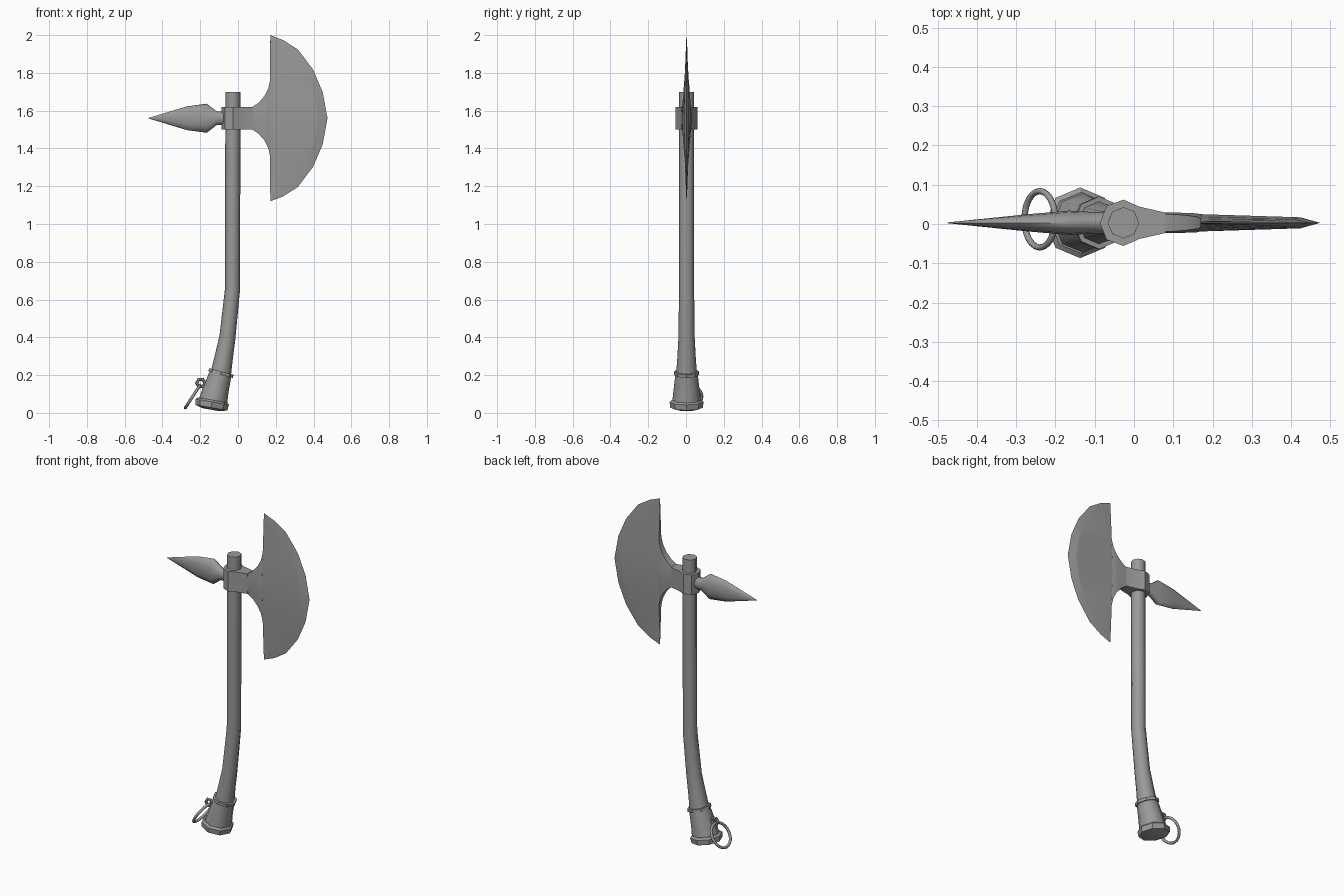
import bpy, bmesh, math

if "Cube" in bpy.data.objects:
    bpy.data.objects.remove(bpy.data.objects["Cube"], do_unlink=True)

grey = bpy.data.materials.new("plain grey")
grey.use_nodes = True
COLOUR = (0.32, 0.32, 0.32, 1)
grey.diffuse_color = COLOUR
grey.node_tree.nodes["Principled BSDF"].inputs["Base Color"].default_value = COLOUR

Y0 = 0.003      # depth of the centre plane
ZC = 1.56       # height of the blade and spike axis
HX = -0.027     # x of the straight shaft


def finish(obj, angle):
    obj.data.materials.clear()
    obj.data.materials.append(grey)
    bpy.ops.object.select_all(action='DESELECT')
    obj.select_set(True)
    bpy.context.view_layer.objects.active = obj
    bpy.ops.object.shade_smooth_by_angle(angle=math.radians(angle))


def loft(name, rings, angle=30):
    """Skin a row of equal closed rings and cap both ends."""
    bm = bmesh.new()
    rows = [[bm.verts.new(p) for p in ring] for ring in rings]
    n = len(rows[0])
    for a, b in zip(rows, rows[1:]):
        for i in range(n):
            j = (i + 1) % n
            bm.faces.new((a[i], a[j], b[j], b[i]))
    bm.faces.new(rows[0])
    bm.faces.new(rows[-1])
    bmesh.ops.recalc_face_normals(bm, faces=bm.faces)
    mesh = bpy.data.meshes.new(name)
    bm.to_mesh(mesh)
    bm.free()
    obj = bpy.data.objects.new(name, mesh)
    bpy.context.collection.objects.link(obj)
    finish(obj, angle)


def tilted_ring(x, z, r, tilt, n=8):
    """Round section leaning towards +x by tilt degrees."""
    t = math.radians(tilt)
    ring = []
    for i in range(n):
        a = math.tau * i / n
        u = r * math.cos(a)
        ring.append((x + u * math.cos(t), Y0 + r * math.sin(a), z - u * math.sin(t)))
    return ring


def shaft(name, sections, angle=50):
    loft(name, [tilted_ring(*s) for s in sections], angle)


# Wooden shaft, curving at the grip
shaft("handle", [(-0.093, 0.195, 0.056, 15), (-0.076, 0.29, 0.049, 14),
                 (-0.056, 0.40, 0.043, 12), (-0.029, 0.655, 0.040, 4),
                 (HX, 1.70, 0.040, 0)])

# Thin band, flared butt and its rim
shaft("grip_band", [(-0.0925, 0.202, 0.067, 15), (-0.0885, 0.219, 0.067, 15)], 30)
shaft("butt_flare", [(-0.132, 0.06, 0.076, 13), (-0.118, 0.12, 0.069, 14),
                     (-0.093, 0.205, 0.059, 15)])
shaft("butt_rim", [(-0.143, 0.017, 0.048, 10), (-0.141, 0.028, 0.086, 10),
                   (-0.137, 0.058, 0.090, 10), (-0.135, 0.068, 0.078, 10)], 30)

# Hanging ring and its eyelet
bpy.ops.mesh.primitive_torus_add(major_segments=24, minor_segments=8,
                                 major_radius=0.072, minor_radius=0.008,
                                 location=(-0.24, 0.012, 0.087),
                                 rotation=(0, math.radians(123), 0))
ring = bpy.context.object
ring.name = "hanging_ring"
finish(ring, 50)
bpy.ops.mesh.primitive_torus_add(major_segments=6, minor_segments=6,
                                 major_radius=0.022, minor_radius=0.009,
                                 location=(-0.197, 0.008, 0.158),
                                 rotation=(math.radians(90), 0, 0))
eye = bpy.context.object
eye.name = "ring_eyelet"
finish(eye, 30)

# Socket round the shaft, narrowing into the blade neck
half = [(-0.087, 0.0), (-0.07, 0.043), (HX, 0.059), (0.014, 0.041), (0.08, 0.026)]
plan = half + [(x, -y) for x, y in reversed(half[1:])]
loft("socket", [[(x, Y0 + y, z) for x, y in plan] for z in (1.50, 1.62)])

# Neck flaring out to the blade
neck = []
for x, h, y in [(0.078, 0.061, 0.026), (0.11, 0.083, 0.026), (0.14, 0.118, 0.025),
                (0.161, 0.16, 0.024), (0.172, 0.215, 0.021)]:
    e = y * (1 - h / 0.44)
    section = [(e, h), (y, 0.03), (y, -0.03), (e, -h),
               (-e, -h), (-y, -0.03), (-y, 0.03), (-e, h)]
    neck.append([(x, Y0 + a, ZC + b) for a, b in section])
loft("blade_neck", neck)

# Crescent blade: thick inner edge, bevel line, sharp rim
BX = 0.17
upper = [(BX, 0.44), (0.238, 0.413), (0.315, 0.364), (0.395, 0.258), (0.446, 0.14)]
rim = upper + [(0.472, 0.0)] + [(x, -z) for x, z in reversed(upper)]
blade = []
for x, z in rim:
    t = 1 - abs(z) / 0.44
    bx, bz = BX + (x - BX) * 0.84, z * 0.91
    iy, by = 0.001 + 0.021 * t, 0.003 + 0.011 * t
    section = [(BX, iy, bz * 0.99), (bx + 0.001, by, bz), (x + 0.002, 0, z),
               (bx + 0.001, -by, bz), (BX, -iy, bz * 0.99)]
    blade.append([(a, Y0 + b, ZC + c) for a, b, c in section])
loft("blade", blade, 8)

# Flattened back spike
spike = []
for x, rz, ry in [(-0.07, 0.034, 0.028), (-0.113, 0.036, 0.028), (-0.165, 0.077, 0.031),
                  (-0.27, 0.063, 0.022), (-0.475, 0.001, 0.001)]:
    spike.append([(x, Y0 + ry * math.cos(math.tau * i / 12),
                   ZC + rz * math.sin(math.tau * i / 12)) for i in range(12)])
loft("back_spike", spike, 50)
